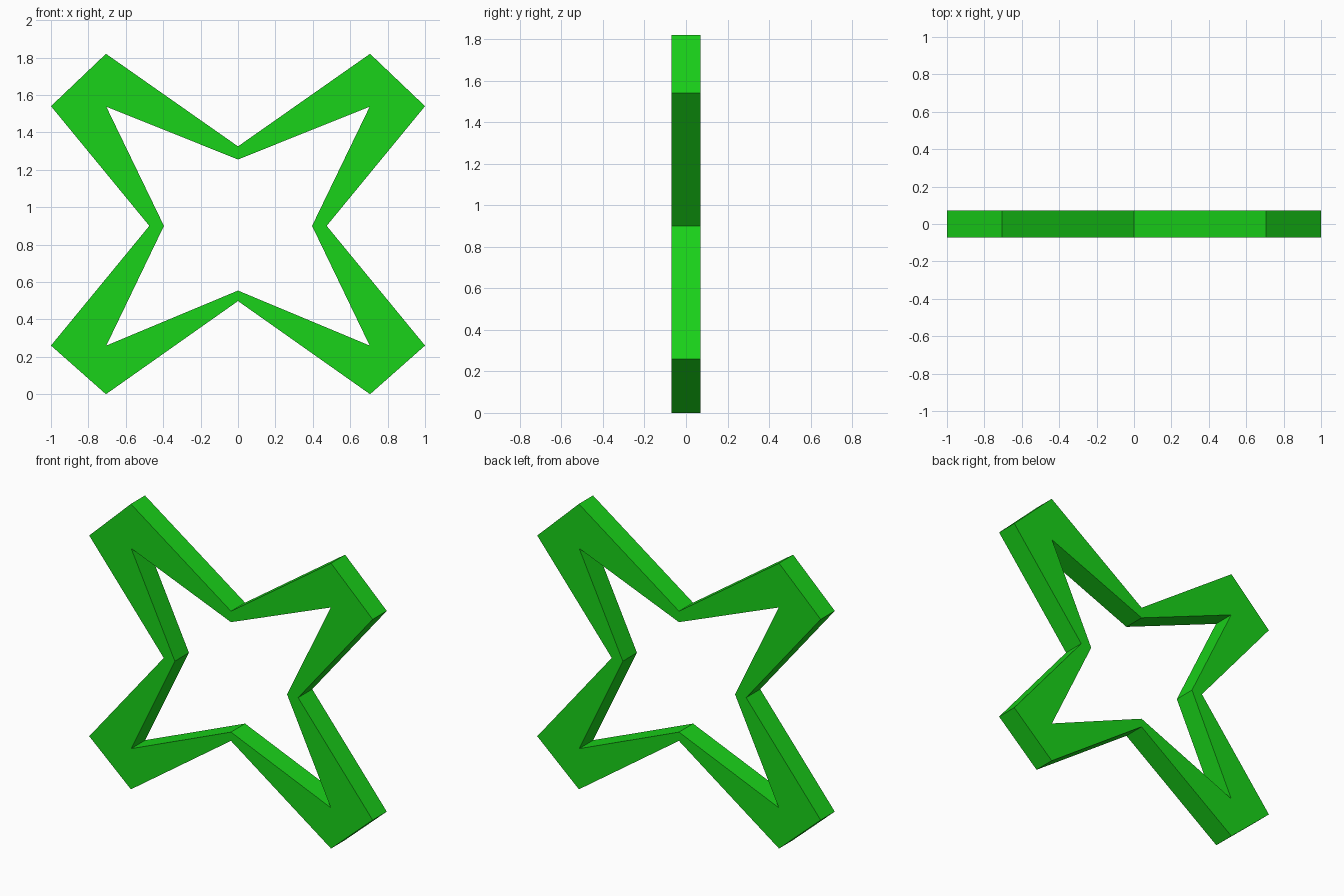
import bpy
import bmesh

if "Cube" in bpy.data.objects:
    bpy.data.objects.remove(bpy.data.objects["Cube"])

HALF_DEPTH = 0.071

# Right half of each outline, from top centre to bottom centre (x, z)
outer_half = [(0, 1.325), (0.706, 1.82), (1.0, 1.54), (0.474, 0.90),
              (1.0, 0.26), (0.706, 0.0), (0, 0.498)]
inner_half = [(0, 1.255), (0.704, 1.537), (0.396, 0.90),
              (0.704, 0.26), (0, 0.554)]


def mirrored(half):
    """Close a half outline by mirroring it across x = 0."""
    return half + [(-x, z) for x, z in half[-2:0:-1]]


def add_loop(bm, points, y):
    verts = [bm.verts.new((x, y, z)) for x, z in points]
    return [bm.edges.new((verts[i], verts[(i + 1) % len(verts)]))
            for i in range(len(verts))]


# Flat star outline with a star-shaped opening, extruded to thickness
bm = bmesh.new()
edges = add_loop(bm, mirrored(outer_half), -HALF_DEPTH)
edges += add_loop(bm, mirrored(inner_half), -HALF_DEPTH)
bmesh.ops.triangle_fill(bm, use_beauty=True, edges=edges)
result = bmesh.ops.extrude_face_region(bm, geom=bm.faces[:], use_keep_orig=True)
moved = [g for g in result["geom"] if isinstance(g, bmesh.types.BMVert)]
bmesh.ops.translate(bm, verts=moved, vec=(0, 2 * HALF_DEPTH, 0))
bmesh.ops.recalc_face_normals(bm, faces=bm.faces[:])

mesh = bpy.data.meshes.new("star_frame")
bm.to_mesh(mesh)
bm.free()
star = bpy.data.objects.new("star_frame", mesh)
bpy.context.collection.objects.link(star)

# Green finish
green = bpy.data.materials.new("green")
green.diffuse_color = (0.01, 0.65, 0.01, 1)
green.use_nodes = True
green.node_tree.nodes["Principled BSDF"].inputs["Base Color"].default_value = green.diffuse_color
mesh.materials.append(green)
